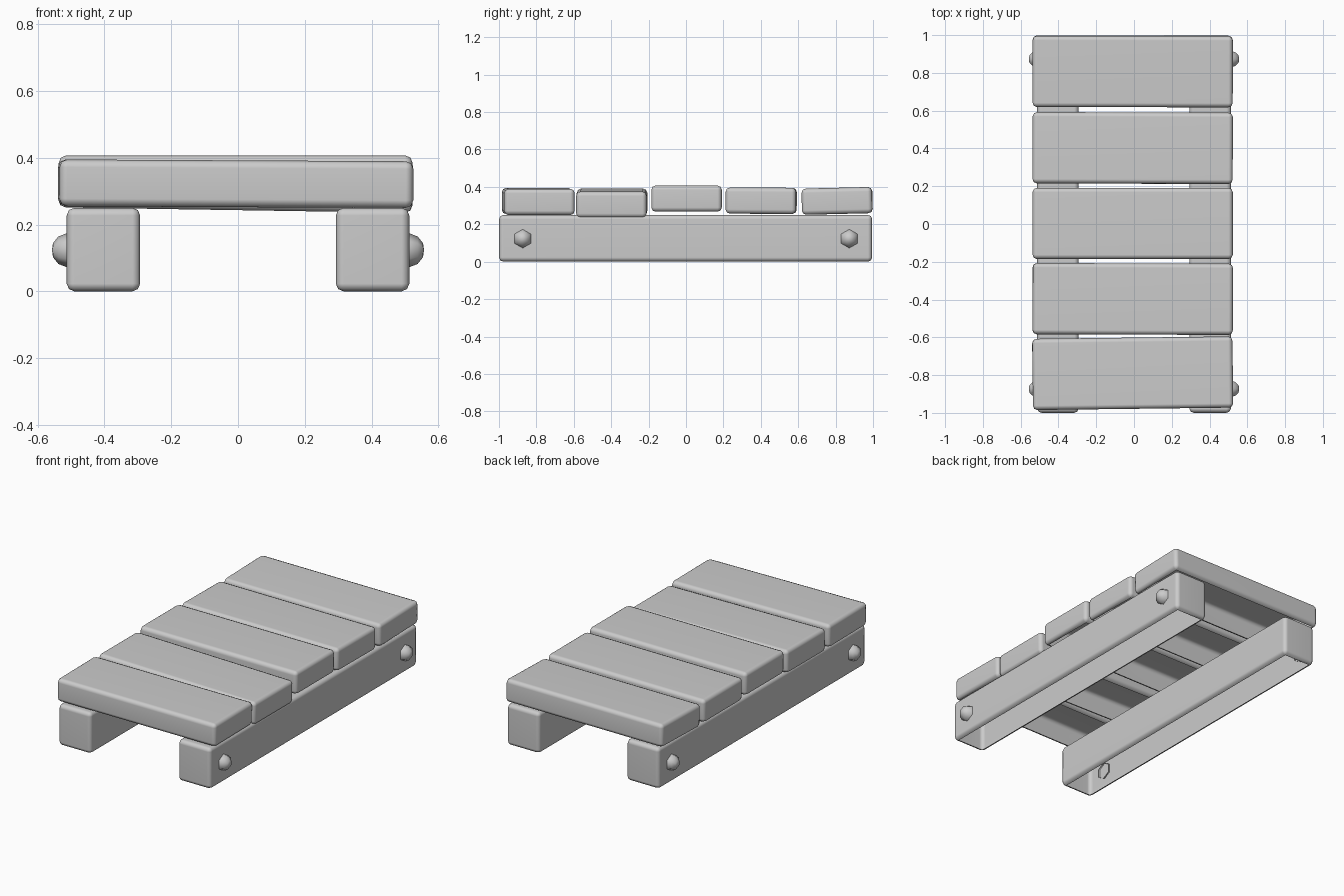
import bpy
import bmesh
import math
from mathutils import Matrix

if "Cube" in bpy.data.objects:
    bpy.data.objects.remove(bpy.data.objects["Cube"], do_unlink=True)

grey = bpy.data.materials.new("plain grey")
grey.use_nodes = True
colour = (0.6, 0.6, 0.6, 1)
grey.diffuse_color = colour
grey.node_tree.nodes["Principled BSDF"].inputs["Base Color"].default_value = colour


def add_object(name, bm, location, rotation=(0, 0, 0)):
    mesh = bpy.data.meshes.new(name)
    bmesh.ops.recalc_face_normals(bm, faces=bm.faces)
    bm.to_mesh(mesh)
    bm.free()
    mesh.materials.append(grey)
    obj = bpy.data.objects.new(name, mesh)
    obj.location = location
    obj.rotation_euler = [math.radians(a) for a in rotation]
    bpy.context.collection.objects.link(obj)
    for poly in mesh.polygons:
        poly.use_smooth = True
    obj.modifiers.new("even_shading", "WEIGHTED_NORMAL")
    return obj


def beam(name, size, location, rotation=(0, 0, 0)):
    # Rounded box, hollow and open underneath
    bm = bmesh.new()
    bmesh.ops.create_cube(bm, size=1, matrix=Matrix.Diagonal((*size, 1)))
    bmesh.ops.bevel(bm, geom=bm.edges[:], offset=0.023, segments=2,
                    profile=0.5, affect="EDGES")
    bm.normal_update()
    underside = [f for f in bm.faces if f.normal.z < -0.99]
    bmesh.ops.delete(bm, geom=underside, context="FACES")
    return add_object(name, bm, location, rotation)


def bolt(name, side, y):
    # Six-sided domed head set just into the rail's outer wall
    bm = bmesh.new()
    rings = []
    for x, r in ((0.505, 0.051), (0.515, 0.05), (0.538, 0.041), (0.554, 0.021)):
        rings.append([bm.verts.new((side * x, r * math.sin(i * math.pi / 3),
                                    r * math.cos(i * math.pi / 3)))
                      for i in range(6)])
    for a, b in zip(rings, rings[1:]):
        for i in range(6):
            j = (i + 1) % 6
            bm.faces.new((a[i], a[j], b[j], b[i]))
    tip = bm.verts.new((side * 0.557, 0, 0))
    for i in range(6):
        bm.faces.new((rings[-1][i], rings[-1][(i + 1) % 6], tip))
    add_object(name, bm, (0, y, 0.123))


# Side rails and their bolts
for label, side in (("left", 1), ("right", -1)):
    beam(label + "_rail", (0.22, 1.995, 0.25), (side * 0.403, -0.002, 0.125))
    bolt(label + "_front_bolt", side, -0.873)
    bolt(label + "_back_bolt", side, 0.873)

# Slightly uneven planks: centre y, centre z, rotation
planks = (
    (-0.79, 0.322, (0, 0.3, 0.7)),
    (-0.397, 0.313, (0, 0.9, -0.2)),
    (0.003, 0.337, (0, 0, 0)),
    (0.402, 0.326, (-0.3, 0, -0.2)),
    (0.808, 0.325, (1.4, 0, -0.1)),
)
for n, (y, z, rotation) in enumerate(planks, 1):
    beam(f"plank_{n}", (1.06, 0.377, 0.14), (-0.007, y, z), rotation)
